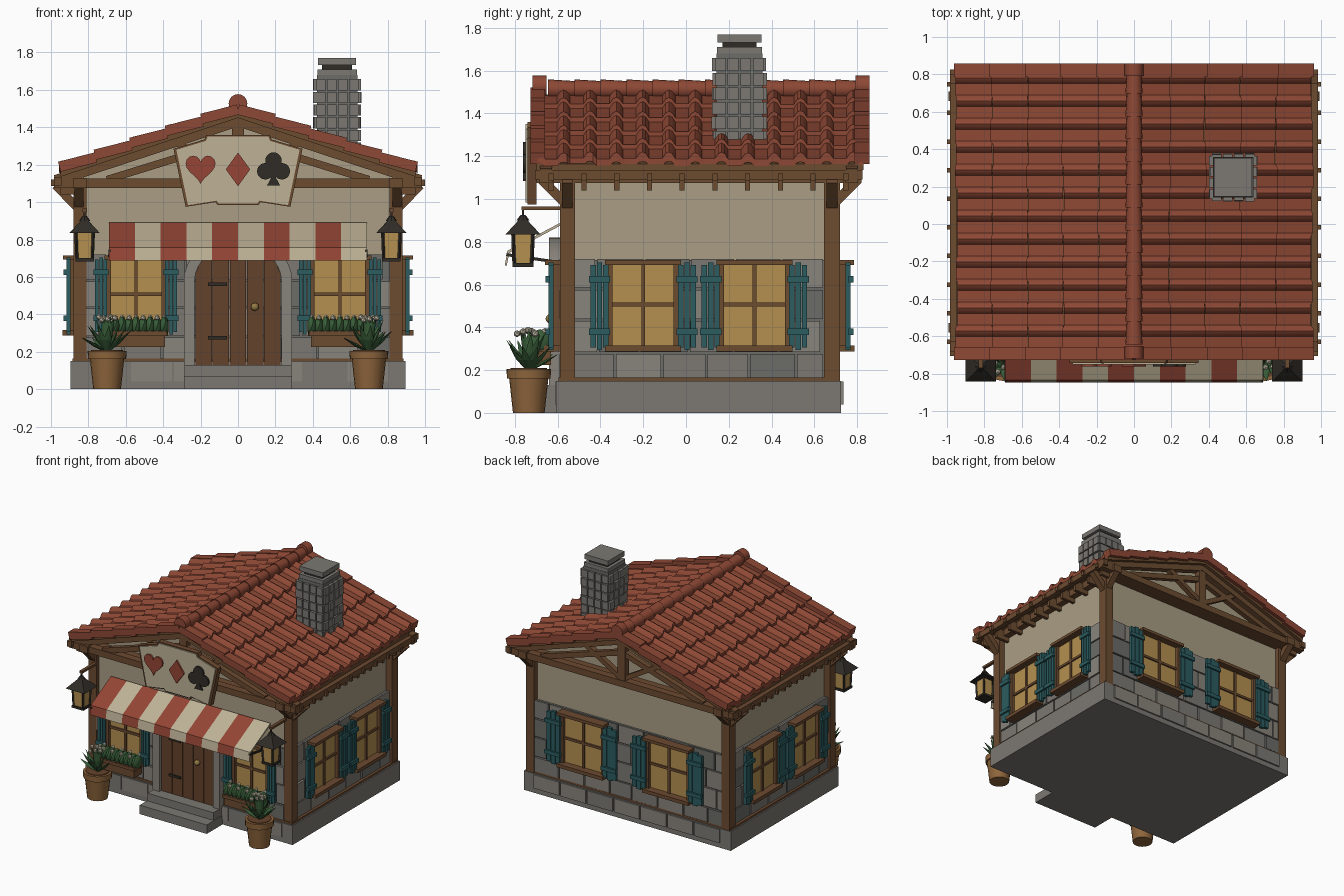
import bpy, bmesh, random
from math import sin, cos, pi, radians, sqrt
from mathutils import Matrix, Vector

if "Cube" in bpy.data.objects:
    bpy.data.objects.remove(bpy.data.objects["Cube"])

random.seed(4)
COL = dict(wood=(.15, .07, .03), door=(.13, .055, .025), plaster=(.40, .34, .23), stone=(.20, .19, .17),
           light=(.25, .23, .20), dark=(.15, .15, .14), roof=(.27, .065, .035), cream=(.52, .45, .31),
           red=(.30, .06, .035), glass=(.46, .28, .08), teal=(.025, .11, .12), iron=(.03, .025, .02),
           clay=(.27, .13, .045), leaf=(.04, .11, .04), petal=(.6, .55, .42), brass=(.3, .2, .06))
T = Matrix.Translation
I = Matrix.Identity(4)
parts = {}


def part(name, col):
    """one bmesh per named part"""
    return parts.setdefault(name, (bmesh.new(), col))[0]


def box(bm, x0, x1, y0, y1, z0, z1, M=I):
    S = Matrix.Diagonal((abs(x1 - x0), abs(y1 - y0), abs(z1 - z0), 1))
    bmesh.ops.create_cube(bm, size=1, matrix=M @ T(((x0 + x1) / 2, (y0 + y1) / 2, (z0 + z1) / 2)) @ S)


def beam(bm, p, q, w, h):
    p, q = Vector(p), Vector(q)
    R = (q - p).to_track_quat('X', 'Z').to_matrix().to_4x4()
    box(bm, -(q - p).length / 2, (q - p).length / 2, -w / 2, w / 2, -h / 2, h / 2, T((p + q) / 2) @ R)


def prism(bm, pts, a, b, plane='xz'):
    f = (lambda p, d: (p[0], d, p[1])) if plane == 'xz' else (lambda p, d: (d, p[0], p[1]))
    A, B = ([bm.verts.new(f(p, d)) for p in pts] for d in (a, b))
    bm.faces.new(A)
    bm.faces.new(B[::-1])
    for i in range(len(A)):
        j = (i + 1) % len(A)
        bm.faces.new((A[j], A[i], B[i], B[j]))


def cone(bm, r1, r2, z0, z1, x, y, seg=20, M=I):
    bmesh.ops.create_cone(bm, cap_ends=True, segments=seg, radius1=r1, radius2=r2, depth=z1 - z0,
                          matrix=T((x, y, 0)) @ M @ T((0, 0, (z0 + z1) / 2)))


def blob(bm, x, y, z, rx, ry, rz, sub=2):
    bmesh.ops.create_icosphere(bm, subdivisions=sub, radius=1, matrix=T((x, y, z)) @ Matrix.Diagonal((rx, ry, rz, 1)))


def zr(x):
    return 1.485 - .337 * abs(x)


# plinth, trim board and plastered house body
box(part('plinth', 'stone'), -.895, .895, -.605, .725, 0, .15)
box(part('base_trim', 'wood'), -.885, .885, -.595, .715, .15, .165)
prism(part('plaster_body', 'plaster'), [(-.83, .12), (.83, .12), (.83, 1.17), (0, 1.45), (-.83, 1.17)], -.56, .68)
box(part('stone_core', 'dark'), -.85, .85, -.575, .70, .15, .715)

# staggered stone blocks on the four walls (local -y faces outwards)
WALLS = [(0, -.575, 0, .81), (.85, .06, 90, .58), (0, .70, 180, .81), (-.85, .06, -90, .58)]
WM = [(T((x, y, 0)) @ Matrix.Rotation(radians(a), 4, 'Z'), h) for x, y, a, h in WALLS]
for M, h in WM:
    for i, (z0, z1) in enumerate([(.165, .275), (.285, .43), (.44, .575), (.585, .72)]):
        x = -h - (.1 if i % 2 else 0)
        while x < h:
            w = random.uniform(.19, .23)
            a, b = max(x, -h), min(x + w - .01, h)
            if b - a > .03:
                c = random.choice(['stone', 'light', 'dark'])
                box(part('wall_blocks_' + c, c), a, b, 0, -.012 - random.random() * .006, z0, z1, M)
            x += w
    n = 7 if h > .7 else 6
    for i in range(n):
        w = 2 * h / n
        c = random.choice(['stone', 'light'])
        box(part('plinth_blocks_' + c, c), -h + i * w + .006, -h + i * w + w - .006, 0, -.036, .04, .146, M)

# corner posts, wall plates and outer braces
wood = part('timber_frame', 'wood')
for s in (-1, 1):
    for y0, y1, o in ((-.59, -.52, -1), (.645, .72, 1)):
        box(wood, s * .81, s * .88, y0, y1, .12, 1.08)
        y = (y0 + y1) / 2
        beam(wood, (s * .86, y, .97), (s * .975, y, 1.09), .05, .045)
        beam(wood, (s * .85, y, .97), (s * .85, y + o * .12, 1.09), .05, .045)
    box(wood, s * .81, s * .88, -.70, .82, 1.075, 1.13)
    box(wood, s * .945, s * .985, -.705, .825, 1.09, 1.135)
    for i in range(10):
        y = -.63 + i * .153
        box(part('rafter_tails', 'wood'), s * .83, s * .95, y - .012, y + .012, 1.04, 1.095)
        box(part('rafter_tails', 'wood'), s * .83, s * 1.0, y - .012, y + .012, 1.085, 1.12)

# gable trusses, front and back
for y, yw in ((-.655, -.56), (.775, .68)):
    box(wood, -.985, .985, y - .03, y + .03, 1.075, 1.125)
    box(wood, -.82, .82, min(y, yw) + .0, max(y, yw), 1.08, 1.115)
    box(wood, -.032, .032, y - .025, y + .025, 1.1, 1.45)
    for s in (-1, 1):
        beam(wood, (0, y, 1.435), (s * .975, y, 1.115), .055, .06)
        beam(wood, (s * .02, y, 1.33), (s * .70, y, 1.12), .04, .04)
        beam(wood, (s * .02, y, 1.14), (s * .33, y, 1.32), .04, .035)

# roof deck, wavy tile courses, verge tiles and ridge caps
prism(part('roof_deck', 'wood'), [(0, 1.485), (.95, 1.163), (.95, 1.135), (0, 1.45), (-.95, 1.135), (-.95, 1.163)], -.70, .83)
tiles = part('roof_tiles', 'roof')
N, P, K = 5, .123, 8
for s in (-1, 1):
    for r in range(N):
        x0, x1 = r * .19, r * .19 + .195
        prev, jit = None, 0
        for j in range(int(1.53 / P * K) + 1):
            y = -.695 + j * P / K
            if j % K == 2:
                jit = random.uniform(-.012, .004)
            b = .03 * max(0, cos(2 * pi * j / K)) ** .8
            cur = [tiles.verts.new(v) for v in ((s * x0, y, zr(x0) + .004 + b),
                   (s * (x1 + jit), y, zr(x1 + jit) + .024 + b), (s * (x1 + jit), y, zr(x1 + jit) - .008 + b * .6))]
            if prev:
                for k in (0, 1):
                    q = (prev[k], prev[k + 1], cur[k + 1], cur[k])
                    tiles.faces.new(q if s > 0 else q[::-1])
            prev = cur
        for y in (-.693, .822):
            beam(part('verge_tiles', 'roof'), (s * x0, y, zr(x0) + .01), (s * x1, y, zr(x1) + .026), .07, .055)
RX = Matrix.Rotation(radians(90), 4, 'X')
ridge = part('ridge_caps', 'roof')
for i in range(12):
    y = -.64 + i * .122
    cone(ridge, .038, .046, -.064, .064, 0, y + .06, 16, T((0, 0, 1.513)) @ RX)
for y in (-.685, .825):
    cone(ridge, .05, .05, -.033, .033, 0, y, 16, T((0, 0, 1.527)) @ RX)

# chimney
C = T((.53, .25, 0))
box(part('chimney_core', 'dark'), -.108, .108, -.108, .108, 1.15, 1.68, C)
for k in range(4):
    M = C @ Matrix.Rotation(k * pi / 2, 4, 'Z')
    for r in range(7):
        for c in range(4):
            x = -.118 + c * .059
            box(part('chimney_stones', 'stone'), x + .004, x + .055, -.1, -.12 - random.random() * .01,
                1.19 + r * .068, 1.25 + r * .068, M)
box(part('chimney_cap', 'stone'), -.105, .105, -.105, .105, 1.665, 1.71, C)
box(part('chimney_flue', 'iron'), -.08, .08, -.08, .08, 1.70, 1.735, C)
box(part('chimney_cap', 'stone'), -.102, .102, -.102, .102, 1.732, 1.77, C)


def window(M, w, sw):
    """framed window with a pair of plank shutters"""
    f, h = part('window_frames', 'wood'), w / 2
    box(part('window_panes', 'glass'), -h, h, 0, -.03, .31, .70, M)
    for s in (-1, 1):
        box(f, s * h, s * (h + .025), 0, -.055, .30, .70, M)
        t = part('shutters', 'teal')
        for k in range(3):
            a = h + .018 + k * sw / 3
            d = .012 if k == 1 else 0
            box(t, s * (a + .002), s * (a + sw / 3 - .002), -.045, -.068, .305 - d, .692 + d, M)
        for z in (.365, .61):
            box(t, s * (h + .012), s * (h + .024 + sw), -.06, -.082, z, z + .03, M)
    box(f, -h - .035, h + .035, 0, -.085, .692, .715, M)
    box(f, -h - .035, h + .035, 0, -.088, .288, .315, M)
    box(f, -.009, .009, 0, -.042, .31, .70, M)
    box(f, -h, h, 0, -.042, .498, .516, M)


for s in (-1, 1):
    window(WM[0][0] @ T((s * .545, 0, 0)), .27, .068)
    window(WM[1][0] @ T((s * .26, 0, 0)), .285, .088)
    window(WM[2][0] @ T((s * .37, 0, 0)), .33, .12)
    window(WM[3][0] @ T((s * .26, 0, 0)), .285, .088)

# door: stone arch, planks, hinges, knob and steps
arc = [i * pi / 16 for i in range(17)]
prism(part('door_arch', 'light'), [(.29, .13)] + [(.29 * cos(t), .58 + .24 * sin(t)) for t in arc] + [(-.29, .13), (-.232, .13)] +
      [(-.232 * cos(t), .58 + .19 * sin(t)) for t in arc] + [(.232, .13)], -.56, -.64)
for k in range(5):
    xs = [-.23 + k * .092 + .002 + i * .022 for i in range(5)]
    prism(part('door_planks', 'door'), [(xs[0], .13), (xs[4], .13)] +
          [(x, .58 + .19 * sqrt(max(0, 1 - (x / .232) ** 2))) for x in xs[::-1]], -.57, -.618)
for z in (.275, .56):
    box(part('door_hinges', 'iron'), -.16, -.06, -.61, -.628, z - .009, z + .009)
blob(part('door_knob', 'brass'), .09, -.635, .44, .022, .022, .022)
box(part('door_steps', 'stone'), -.29, .29, -.80, -.6, 0, .07)
box(part('door_steps', 'stone'), -.285, .285, -.71, -.57, .07, .13)

# striped awning with side arms
prof = [(-.585, .89), (-.835, .758), (-.847, .688), (-.838, .688), (-.826, .748), (-.585, .877)]
for i in range(10):
    c = 'cream' if i % 2 else 'red'
    prism(part('awning_' + c, c), prof, -.69 + i * .138, -.69 + (i + 1) * .138, 'yz')

# shop sign with card suit shapes
half = [(0, 1.36), (.17, 1.36), (.18, 1.335), (.345, 1.285), (.28, .975), (.12, 1.0), (.11, .985), (0, .985)]


def outline(k, z0=1.17):
    p = [(x * k, z0 + (z - z0) * k) for x, z in half]
    return p + [(-x, z) for x, z in p[-2:0:-1]]


prism(part('sign_border', 'wood'), outline(1), -.70, -.742)
prism(part('sign_board', 'cream'), outline(.955), -.70, -.75)
heart = []
for i in range(28):
    t = i * 2 * pi / 28
    heart.append((-.2 + .005 * 16 * sin(t)**3, 1.185 + .0053 * (13 * cos(t) - 5 * cos(2 * t) - 2 * cos(3 * t) - cos(4 * t))))
prism(part('sign_red_shapes', 'red'), heart, -.745, -.763)
prism(part('sign_red_shapes', 'red'), [(0, 1.265), (.065, 1.175), (0, 1.085), (-.065, 1.175)], -.745, -.763)
club = part('sign_club', 'iron')
for x, z in ((.19, 1.222), (.146, 1.165), (.234, 1.165)):
    cone(club, .044, .044, -.009, .009, x, -.754, 20, T((0, 0, z)) @ RX)
prism(club, [(.185, 1.2), (.195, 1.2), (.203, 1.13), (.225, 1.088), (.155, 1.088), (.177, 1.13)], -.745, -.763)

for s in (-1, 1):
    # awning arm
    beam(part('awning_arms', 'iron'), (s * .685, -.57, .70), (s * .685, -.84, .74), .014, .014)
    # lantern on a bracket
    x, y, iron = s * .82, -.762, part('lantern_iron', 'iron')
    box(part('lantern_glass', 'glass'), x - .04, x + .04, y - .04, y + .04, .70, .84)
    for a in (-1, 1):
        for b in (-1, 1):
            beam(iron, (x + a * .041, y + b * .041, .69), (x + a * .047, y + b * .047, .845), .012, .012)
    box(iron, x - .05, x + .05, y - .05, y + .05, .683, .70)
    cone(iron, .115, .03, .835, .90, x, y, 4, Matrix.Rotation(pi / 4, 4, 'Z'))
    cone(iron, .03, .012, .90, .925, x, y, 8)
    beam(iron, (x, y, .91), (x, y, .96), .01, .01)
    box(part('lantern_arms', 'wood'), x - .012, x + .012, -.77, -.58, .948, .965)
    # flower box
    fb = part('flower_boxes', 'wood')
    box(fb, s * .39, s * .70, -.73, -.63, .225, .30)
    box(fb, s * .38, s * .71, -.74, -.62, .285, .31)
    for k in range(9):
        x = s * (.395 + k * .0375)
        blob(part('flower_box_leaves', 'leaf'), x, -.685, .335, .026, .055, .055)
        blob(part('flower_box_blooms', 'petal'), x, -.69 + .03 * (-1)**k, .382, .016, .016, .016, 1)
    # potted plant
    px, py, pot = s * .70, -.735, part('pots', 'clay')
    cone(pot, .074, .092, 0, .165, px, py)
    cone(pot, .102, .104, .16, .205, px, py)
    cone(part('pot_soil', 'door'), .085, .085, .2, .21, px, py)
    for k in range(22):
        a, t = k * 2.4, radians(12 + 48 * (k % 5) / 4)
        L = .20 - .04 * (k % 5) / 4
        M = Matrix.Rotation(a, 4, 'Z') @ Matrix.Rotation(t, 4, 'Y') @ Matrix.Diagonal((.4, 1, 1, 1))
        leaf = part('pot_leaves', 'leaf')
        cone(leaf, .008, .022, 0, L * .5, px, py, 6, T((0, 0, .195)) @ M)
        cone(leaf, .022, .001, L * .5, L, px, py, 6, T((0, 0, .195)) @ M)
    for k in range(8):
        a = k * 2.4
        r = .02 + .006 * k
        blob(part('pot_blooms', 'petal'), px + r * cos(a), py + r * sin(a), .385 - .005 * (k % 4), .017, .017, .017, 1)

# turn every part into an object
mats = {}
for name, (bm, col) in parts.items():
    if name != 'roof_tiles':
        bmesh.ops.recalc_face_normals(bm, faces=bm.faces)
    me = bpy.data.meshes.new(name)
    bm.to_mesh(me)
    bm.free()
    if col not in mats:
        mats[col] = bpy.data.materials.new(col)
        mats[col].diffuse_color = (*COL[col], 1)
    me.materials.append(mats[col])
    ob = bpy.data.objects.new(name, me)
    bpy.context.collection.objects.link(ob)
    ob.select_set(True)
    bpy.context.view_layer.objects.active = ob
bpy.ops.object.shade_smooth_by_angle(angle=radians(35))

for m in bpy.data.materials:
    if m.users and not m.is_grease_pencil:
        m.use_nodes = True
        m.node_tree.nodes["Principled BSDF"].inputs["Base Color"].default_value = m.diffuse_color
